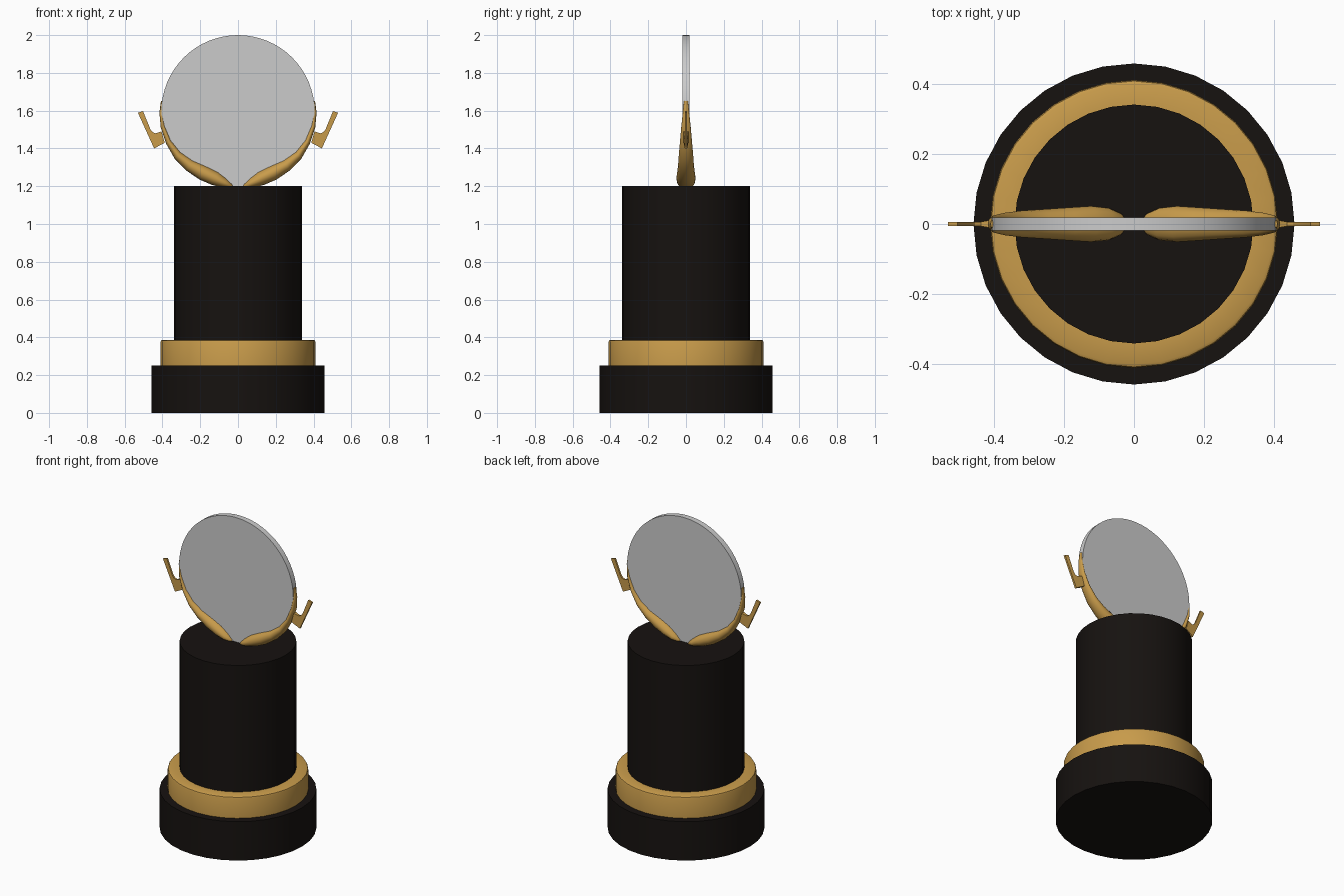
import bpy, bmesh, math
from mathutils import Vector

if "Cube" in bpy.data.objects:
    bpy.data.objects.remove(bpy.data.objects["Cube"])


def material(name, rgb):
    m = bpy.data.materials.new(name)
    m.diffuse_color = (*rgb, 1)
    m.use_nodes = True
    m.node_tree.nodes["Principled BSDF"].inputs["Base Color"].default_value = m.diffuse_color
    return m


BLACK = material("black", (0.008, 0.006, 0.005))
GOLD = material("gold", (0.58, 0.33, 0.07))


def finish(name, bm, mat=None, angle=35):
    bmesh.ops.recalc_face_normals(bm, faces=bm.faces)
    me = bpy.data.meshes.new(name)
    bm.to_mesh(me)
    bm.free()
    ob = bpy.data.objects.new(name, me)
    bpy.context.collection.objects.link(ob)
    if mat:
        me.materials.append(mat)
    bpy.ops.object.select_all(action='DESELECT')
    bpy.context.view_layer.objects.active = ob
    ob.select_set(True)
    bpy.ops.object.shade_smooth_by_angle(angle=math.radians(angle))
    return ob


def loft(bm, rings, closed=False):
    rows = [[bm.verts.new(p) for p in r] for r in rings]
    pairs = list(zip(rows, rows[1:])) + ([(rows[-1], rows[0])] if closed else [])
    for a, b in pairs:
        for i in range(len(a)):
            j = (i + 1) % len(a)
            bm.faces.new((a[i], a[j], b[j], b[i]))
    if not closed:
        bm.faces.new(rows[0])
        bm.faces.new(rows[-1])


def lathe(name, profile, mat, sides=32, closed=False):
    bm = bmesh.new()
    loft(bm, [[(r * math.cos(math.tau * i / sides), r * math.sin(math.tau * i / sides), z)
               for i in range(sides)] for r, z in profile], closed)
    return finish(name, bm, mat)


# Stacked round pedestal
lathe("base", [(0.457, 0), (0.457, 0.25)], BLACK)
lathe("column", [(0.34, 0.25), (0.34, 1.2)], BLACK)
lathe("base_ring", [(0.335, 0.25), (0.41, 0.25), (0.41, 0.375), (0.407, 0.383),
                    (0.399, 0.387), (0.335, 0.387)], GOLD, closed=True)

# Upright disc
R, CZ = 0.406, 1.594
bm = bmesh.new()
loft(bm, [[(R * math.cos(math.tau * i / 64), y, CZ + R * math.sin(math.tau * i / 64))
           for i in range(64)] for y in (-0.018, 0.018)])
finish("disc", bm)

# Tapered cradle arms: inner x, z, outer x, z, half depth
STATIONS = [(0.022, 1.197, 0.026, 1.190, 0.012), (0.030, 1.212, 0.045, 1.188, 0.030),
            (0.060, 1.240, 0.085, 1.193, 0.046), (0.105, 1.275, 0.140, 1.208, 0.051),
            (0.165, 1.305, 0.205, 1.236, 0.047), (0.240, 1.338, 0.275, 1.284, 0.042),
            (0.305, 1.383, 0.335, 1.345, 0.038), (0.355, 1.445, 0.380, 1.424, 0.032),
            (0.386, 1.520, 0.409, 1.510, 0.025), (0.398, 1.590, 0.416, 1.590, 0.017),
            (0.401, 1.650, 0.408, 1.652, 0.010)]
# Flat flared handle outline
HANDLE = [(0.388, 1.430), (0.444, 1.400), (0.530, 1.589), (0.503, 1.598),
          (0.463, 1.500), (0.452, 1.486), (0.436, 1.480), (0.405, 1.490)]

for side, label in ((-1, "left"), (1, "right")):
    bm = bmesh.new()
    rings = []
    for xi, zi, xo, zo, d in STATIONS:
        mid = Vector(((xi + xo) / 2, 0, (zi + zo) / 2))
        half = Vector(((xo - xi) / 2, 0, (zo - zi) / 2))
        ring = []
        for k in range(16):
            a = math.tau * k / 16
            p = mid + half * math.cos(a) + Vector((0, d * math.sin(a), 0))
            ring.append((side * p.x, p.y, p.z))
        rings.append(ring)
    loft(bm, rings)
    finish("cradle_arm_" + label, bm, GOLD, 60)

    bm = bmesh.new()
    loft(bm, [[(side * x, s * (0.012 if x < 0.42 else 0.006), z) for x, z in HANDLE]
              for s in (-1, 1)])
    finish("handle_" + label, bm, GOLD, 30)
